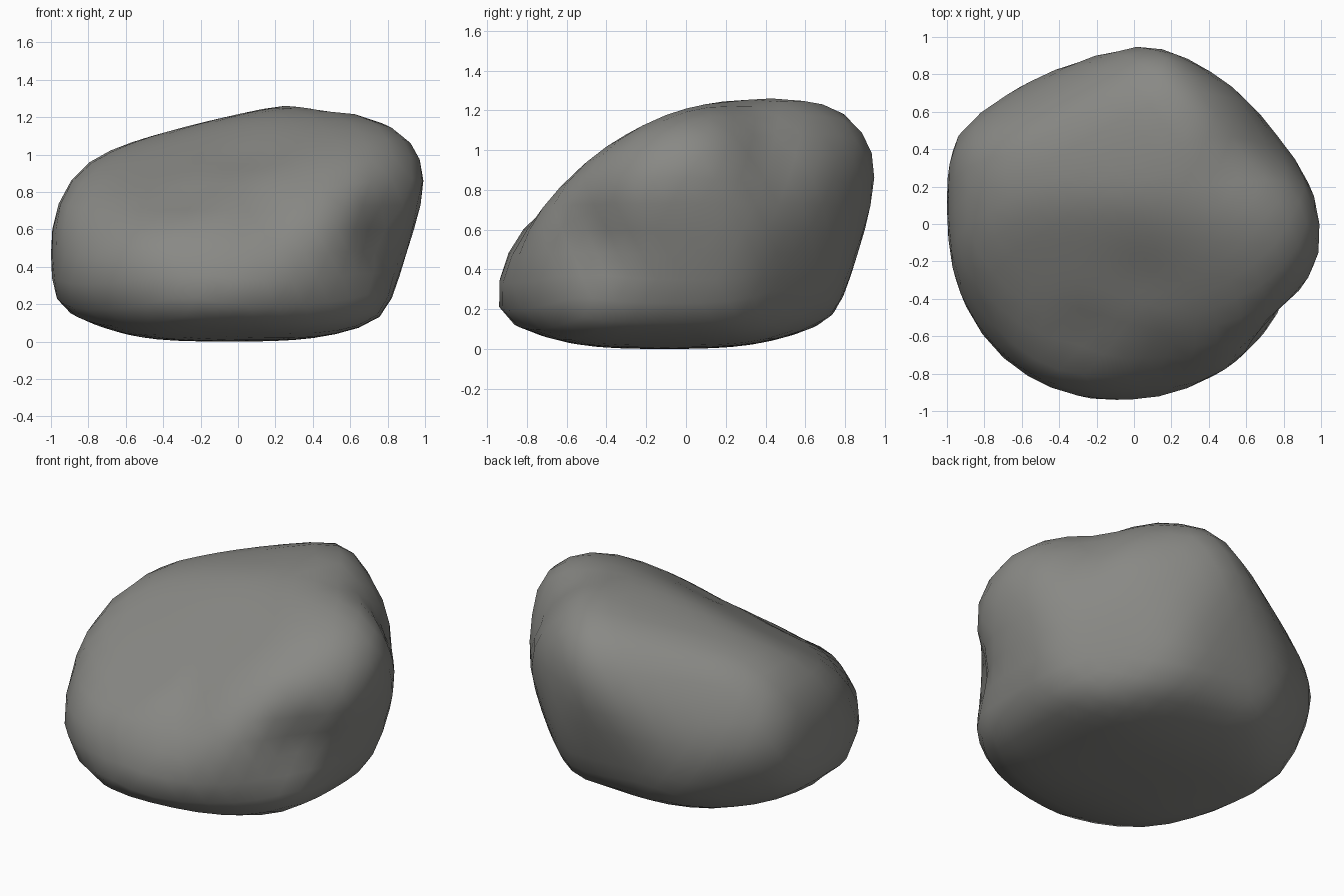
import bpy
import bmesh
from math import radians, sin, cos, exp
from mathutils import Vector

if "Cube" in bpy.data.objects:
    bpy.data.objects.remove(bpy.data.objects["Cube"], do_unlink=True)

# Stone colour
stone = bpy.data.materials.new("warm_grey_stone")
stone.use_nodes = True
stone_colour = (0.25, 0.25, 0.235, 1.0)
stone.diffuse_color = stone_colour
shader = stone.node_tree.nodes["Principled BSDF"]
shader.inputs["Base Color"].default_value = stone_colour
shader.inputs["Roughness"].default_value = 0.9

CORE = Vector((0, 0, 0.6))
SHARPNESS = 18

# Worn facets of the rock, by compass angle: (tilt, distance from the core)
FACETS = {
    0: [(-72, .7), (-50, .85), (-18, .9), (0, 1.02), (18, 1.04), (50, .95),
        (75, .77)],
    30: [(0, .94)],
    45: [(-50, .82), (-35, .87), (-18, .85), (20, .97), (40, .94), (60, .93)],
    60: [(0, .91)],
    90: [(-72, .67), (-50, .8), (-35, .86), (-18, .86), (20, 1.01),
         (50, .98), (75, .825)],
    115: [(0, .925)],
    125: [(30, .88), (60, .8)],
    135: [(-35, .93), (0, 1)],
    145: [(0, 1.04)],
    180: [(-70, .74), (-40, .98), (0, 1), (35, .88), (65, .67), (77, .6)],
    205: [(0, 1)],
    225: [(-40, 1), (0, 1), (18, .92), (35, .75)],
    245: [(0, .98), (60, .48)],
    270: [(-90, .6), (-70, .75), (-40, .99), (0, .94), (30, .73),
          (55, .575), (75, .59), (90, .67)],
    295: [(-25, .98), (0, .92)],
    315: [(-40, .965), (0, .935), (30, .9), (60, .78)],
    340: [(12, 1.03)],
    345: [(0, 1.02)],
}

# Hollows pressed into the surface: (place, radius, depth)
HOLLOWS = [
    ((.8, -.46, .54), .23, .11),
    ((-.3, -.68, .74), .22, .05),
    ((.15, -.72, .72), .24, .07),
    ((.48, -.58, .74), .18, .04),
    ((.1, -.35, 1), .25, .025),
    ((.75, .4, .98), .24, .08),
    ((.5, .35, 1.22), .18, .045),
]


def direction(compass, tilt):
    a, t = radians(compass), radians(tilt)
    return Vector((cos(a) * cos(t), sin(a) * cos(t), sin(t)))


def worn_radius(closeness, distances):
    """Distance along a ray to the softened meeting of all facets."""
    total = sum((c / distances[i]) ** SHARPNESS for i, c in closeness)
    return total ** (-1 / SHARPNESS)


# Start from a round pebble
bm = bmesh.new()
bmesh.ops.create_icosphere(bm, subdivisions=4, radius=1)
rays = [v.co.normalized() for v in bm.verts]

normals, targets = [], []
for compass, cuts in FACETS.items():
    for tilt, distance in cuts:
        normals.append(direction(compass, tilt))
        targets.append(distance)

facing = []
for ray in rays:
    dots = [(i, n.dot(ray)) for i, n in enumerate(normals)]
    facing.append([(i, d) for i, d in dots if d > 0.1])

# Move each facet until the rounded rock reaches its intended distance
distances = list(targets)
for step in range(24):
    radii = [worn_radius(f, distances) for f in facing]
    reach = [0.01] * len(normals)
    for close, r in zip(facing, radii):
        for i, d in close:
            reach[i] = max(reach[i], d * r)
    for i, goal in enumerate(targets):
        moved = distances[i] * goal / reach[i]
        distances[i] = min(max(moved, goal * 0.85), goal * 1.5)

# Shape the pebble and press in the hollows
for vert, ray, close in zip(bm.verts, rays, facing):
    point = CORE + ray * worn_radius(close, distances)
    dent = 0
    for place, radius, depth in HOLLOWS:
        gap = (point - Vector(place)).length / radius
        dent += depth * exp(-gap * gap)
    vert.co = point - ray * dent

# Rest the rock on the ground
ground = min(v.co.z for v in bm.verts)
bmesh.ops.translate(bm, verts=bm.verts, vec=(0, 0, -ground))

mesh = bpy.data.meshes.new("rock")
bm.to_mesh(mesh)
bm.free()
mesh.materials.append(stone)
rock = bpy.data.objects.new("rock", mesh)
bpy.context.collection.objects.link(rock)
for face in mesh.polygons:
    face.use_smooth = True
